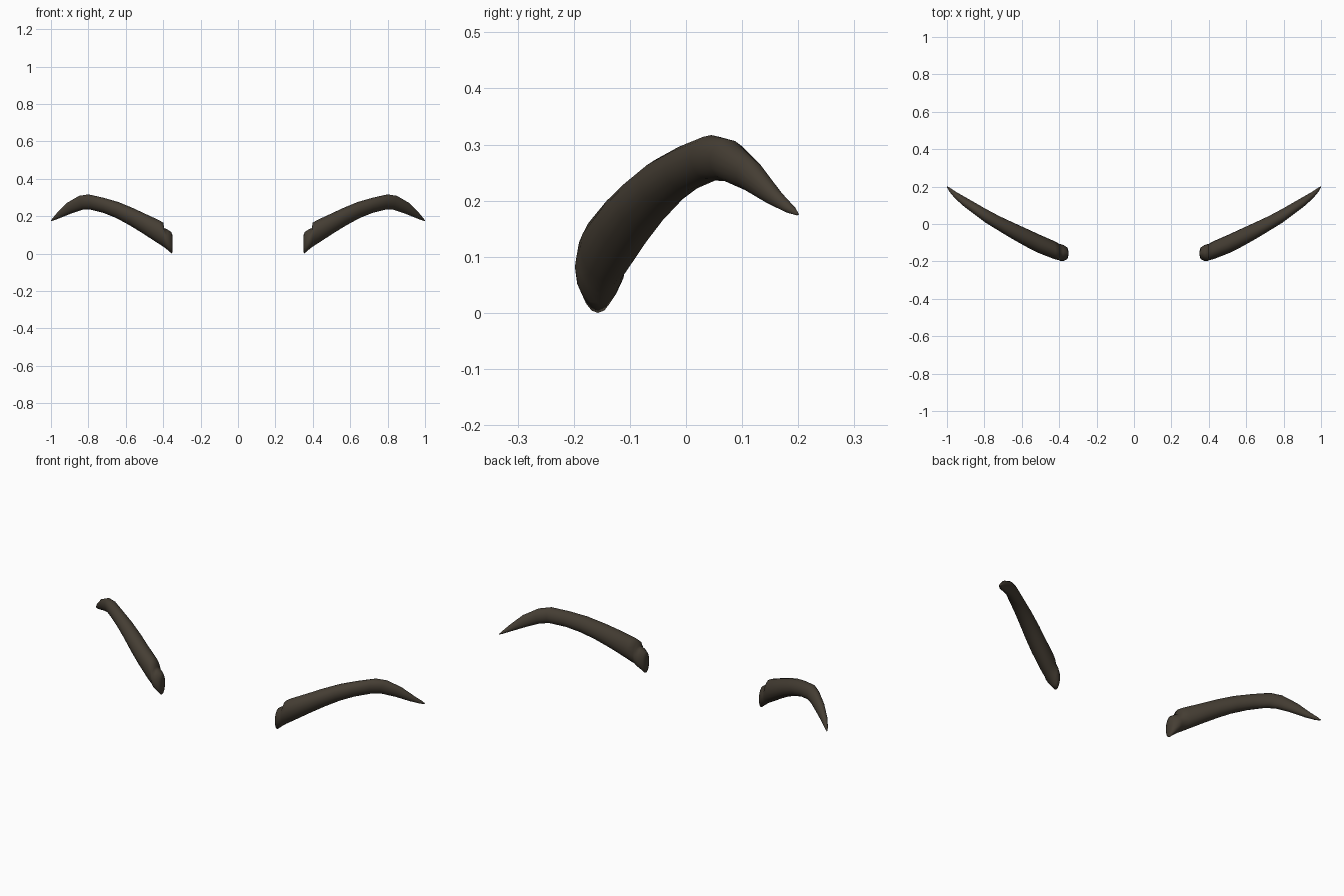
import bpy, bmesh, math

mat = bpy.data.materials.new("dark_brown")
mat.diffuse_color = (0.06, 0.048, 0.034, 1)

# Cross-sections from inner end to tip: top x, top z, bottom x, bottom z, centre y, half depth
SECTIONS = [
    (.351, .100, .351, .006, -.157, .012),
    (.357, .116, .354, .000, -.157, .030),
    (.380, .131, .372, .016, -.155, .042),
    (.395, .137, .388, .029, -.153, .045),
    (.399, .165, .400, .038, -.150, .044),
    (.420, .178, .430, .057, -.140, .048),
    (.500, .215, .515, .112, -.106, .050),
    (.560, .243, .580, .152, -.076, .049),
    (.640, .276, .650, .190, -.038, .045),
    (.720, .299, .720, .218, .002, .040),
    (.800, .317, .790, .236, .045, .037),
    (.850, .309, .830, .235, .075, .033),
    (.915, .271, .885, .217, .115, .026),
    (.965, .221, .945, .193, .155, .018),
    (.990, .191, .984, .178, .185, .011),
    (1.00, .178, .998, .174, .198, .003),
]
SIDES = 16


def eyebrow(name, side):
    bm = bmesh.new()
    rings = []
    for tx, tz, bx, bz, y, depth in SECTIONS:
        ring = []
        for i in range(SIDES):
            a = 2 * math.pi * i / SIDES
            t = (1 + math.cos(a)) / 2
            ring.append(bm.verts.new((side * (bx + (tx - bx) * t),
                                      y + depth * math.sin(a),
                                      bz + (tz - bz) * t)))
        rings.append(ring)
    for r0, r1 in zip(rings, rings[1:]):
        for i in range(SIDES):
            j = (i + 1) % SIDES
            bm.faces.new((r0[i], r0[j], r1[j], r1[i]))
    # Close both ends
    bm.faces.new(rings[0])
    bm.faces.new(rings[-1])
    bmesh.ops.recalc_face_normals(bm, faces=bm.faces[:])
    mesh = bpy.data.meshes.new(name)
    bm.to_mesh(mesh)
    bm.free()
    mesh.materials.append(mat)
    mesh.shade_smooth()
    obj = bpy.data.objects.new(name, mesh)
    bpy.context.collection.objects.link(obj)


# Mirrored pair
eyebrow("left_eyebrow", 1)
eyebrow("right_eyebrow", -1)
